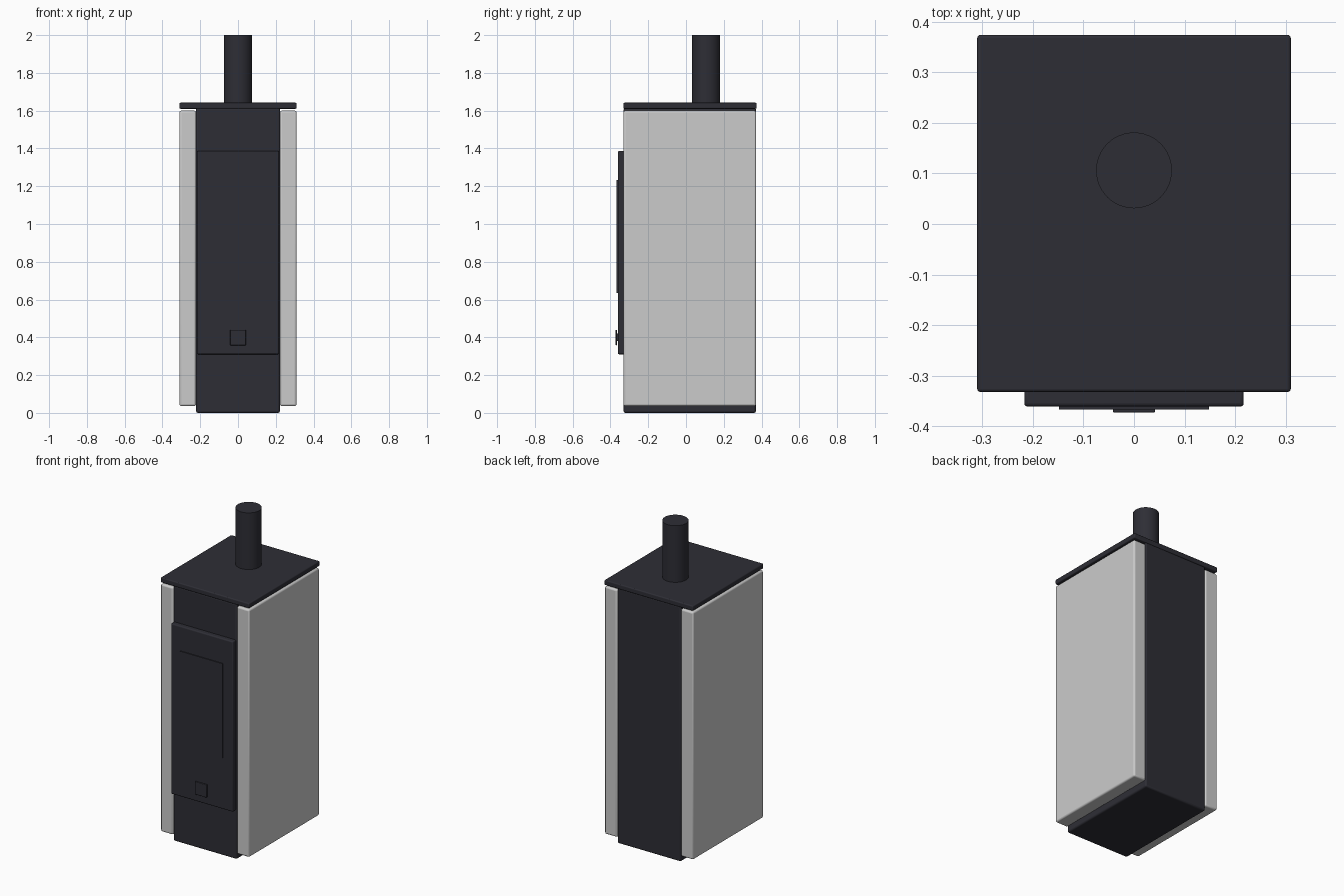
import bpy

if "Cube" in bpy.data.objects:
    bpy.data.objects.remove(bpy.data.objects["Cube"])


def material(name, rgb):
    m = bpy.data.materials.new(name)
    m.diffuse_color = (*rgb, 1)
    m.use_nodes = True
    m.node_tree.nodes["Principled BSDF"].inputs["Base Color"].default_value = m.diffuse_color
    return m


charcoal = material("charcoal metal", (0.027, 0.027, 0.036))
stone = material("pale stone", (0.6, 0.6, 0.6))


def finish(ob, name, mat, bevel):
    ob.name = name
    ob.data.materials.append(mat)
    if bevel:
        b = ob.modifiers.new("rounded edges", 'BEVEL')
        b.width, b.segments = bevel, 3
    bpy.ops.object.shade_smooth_by_angle()
    return ob


def box(name, lo, hi, mat, bevel=0.0):
    bpy.ops.mesh.primitive_cube_add(size=1, location=[(a + b) / 2 for a, b in zip(lo, hi)])
    ob = bpy.context.object
    ob.scale = [b - a for a, b in zip(lo, hi)]
    bpy.ops.object.transform_apply(location=False, rotation=False, scale=True)
    return finish(ob, name, mat, bevel)


def tube(name, r, depth, loc, mat):
    bpy.ops.mesh.primitive_cylinder_add(vertices=48, radius=r, depth=depth, location=loc)
    return finish(bpy.context.object, name, mat, 0)


# Stove body and top plate
box("body", (-0.222, -0.33, 0), (0.222, 0.37, 1.615), charcoal, 0.01)
box("top_plate", (-0.31, -0.332, 1.61), (0.31, 0.374, 1.642), charcoal, 0.006)

# Stone cladding on both sides
for name, x0, x1 in (("left_panel", -0.31, -0.222), ("right_panel", 0.222, 0.31)):
    box(name, (x0, -0.331, 0.036), (x1, 0.371, 1.6), stone, 0.01)

# Door with glass and handle plate
box("door", (-0.217, -0.361, 0.31), (0.217, -0.325, 1.387), charcoal, 0.007)
box("door_glass", (-0.148, -0.367, 0.635), (0.148, -0.358, 1.232), charcoal)
box("handle", (-0.042, -0.373, 0.358), (0.042, -0.364, 0.44), charcoal, 0.003)
box("handle_stem", (-0.02, -0.366, 0.38), (0.02, -0.358, 0.42), charcoal)

# Flue pipe
tube("flue_pipe", 0.075, 0.362, (0, 0.106, 1.819), charcoal)
